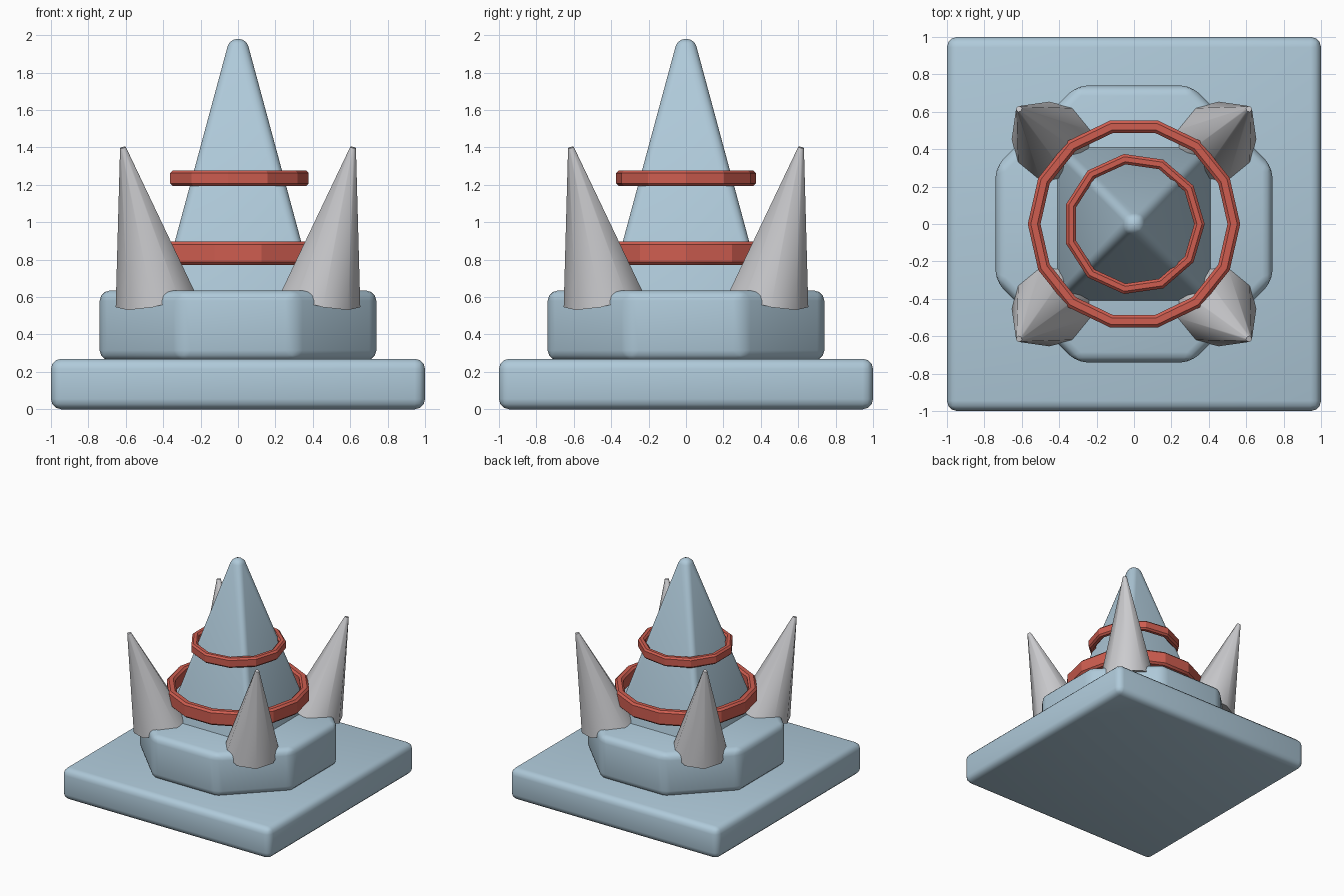
import bpy, bmesh, math
from mathutils import Vector

if "Cube" in bpy.data.objects:
    bpy.data.objects.remove(bpy.data.objects["Cube"])


def material(name, rgb):
    m = bpy.data.materials.new(name)
    m.diffuse_color = (*rgb, 1)
    m.use_nodes = True
    m.node_tree.nodes["Principled BSDF"].inputs["Base Color"].default_value = m.diffuse_color
    return m


BLUE = material("pale_blue", (0.43, 0.59, 0.70))
RED = material("coral_red", (0.62, 0.11, 0.08))
GREY = material("light_grey", (0.60, 0.60, 0.62))


def finish(ob, name, mat, bevel=0, segments=3, angle=40):
    ob.name = name
    ob.data.materials.append(mat)
    if bevel:
        b = ob.modifiers.new("bevel", 'BEVEL')
        b.width, b.segments, b.limit_method = bevel, segments, 'ANGLE'
        b.angle_limit = math.radians(20)
    bpy.ops.object.select_all(action='DESELECT')
    bpy.context.view_layer.objects.active = ob
    ob.select_set(True)
    if bevel:
        bpy.ops.object.modifier_apply(modifier="bevel")
    bpy.ops.object.shade_smooth_by_angle(angle=math.radians(angle))
    return ob


def frustum(name, mat, sides, r1, r2, z0, z1, turn, **kw):
    bpy.ops.mesh.primitive_cone_add(vertices=sides, radius1=r1, radius2=r2,
                                    depth=z1 - z0, location=(0, 0, (z0 + z1) / 2))
    ob = bpy.context.object
    ob.rotation_euler.z = math.radians(turn)
    return finish(ob, name, mat, **kw)


def ring(name, sides, r_in, r_out, z0, z1, bevel):
    bm = bmesh.new()
    loops = []
    for i in range(sides):
        a = math.tau * i / sides
        loops.append([bm.verts.new((r * math.cos(a), r * math.sin(a), z))
                      for r, z in ((r_in, z0), (r_out, z0), (r_out, z1), (r_in, z1))])
    for i in range(sides):
        a, b = loops[i], loops[(i + 1) % sides]
        for k in range(4):
            n = (k + 1) % 4
            bm.faces.new((a[k], b[k], b[n], a[n]))
    # chamfer only the long rim edges
    rims = [e for e in bm.edges if abs(e.verts[0].co.z - e.verts[1].co.z) < 1e-5
            and abs(e.verts[0].co.xy.length - e.verts[1].co.xy.length) < 1e-4]
    bmesh.ops.bevel(bm, geom=rims, offset=bevel, segments=1, affect='EDGES')
    bmesh.ops.recalc_face_normals(bm, faces=bm.faces)
    me = bpy.data.meshes.new(name)
    bm.to_mesh(me)
    bm.free()
    ob = bpy.data.objects.new(name, me)
    bpy.context.collection.objects.link(ob)
    return finish(ob, name, RED, angle=20)


# Square base slab
bpy.ops.mesh.primitive_cube_add(size=1, location=(0, 0, 0.135))
slab = bpy.context.object
slab.scale = (2, 2, 0.27)
bpy.ops.object.transform_apply(location=False, rotation=False, scale=True)
finish(slab, "base_slab", BLUE, bevel=0.055)

# Octagonal plinth
frustum("octagonal_plinth", BLUE, 8, 0.74 / math.cos(math.pi / 8),
        0.74 / math.cos(math.pi / 8), 0.26, 0.635, 22.5, bevel=0.055)

# Four-sided spire with softened edges
R2 = math.sqrt(2)
frustum("spire", BLUE, 4, 0.445 * R2, 0.045 * R2, 0.50, 1.98, 45, bevel=0.04)

# Rings around the spire
ring("lower_ring", 14, 0.50, 0.568, 0.77, 0.897, 0.016)
ring("upper_ring", 11, 0.322, 0.378, 1.193, 1.277, 0.014)

# Corner spikes leaning outward
for i in range(4):
    a = math.radians(45 + 90 * i)
    out = Vector((math.cos(a), math.sin(a), 0))
    foot = out * 0.44 * R2 + Vector((0, 0, 0.595))
    tip = out * 0.615 * R2 + Vector((0, 0, 1.40))
    axis = tip - foot
    bpy.ops.mesh.primitive_cone_add(vertices=9, radius1=0.22, radius2=0.016,
                                    depth=axis.length, location=(foot + tip) / 2)
    ob = bpy.context.object
    # turn one corner of the cone to face outward, then lean it
    lean = math.atan2(axis.xy.length, axis.z)
    bpy.ops.object.transform_apply(location=False, rotation=True, scale=False)
    corner = max((v.co for v in ob.data.vertices), key=lambda c: c.y)
    spin = -math.atan2(corner.y, corner.x)
    for v in ob.data.vertices:
        x, y = v.co.x, v.co.y
        v.co.x = x * math.cos(spin) - y * math.sin(spin)
        v.co.y = x * math.sin(spin) + y * math.cos(spin)
    ob.rotation_euler = (0, lean, a)
    finish(ob, f"corner_spike_{i + 1}", GREY, angle=50)
